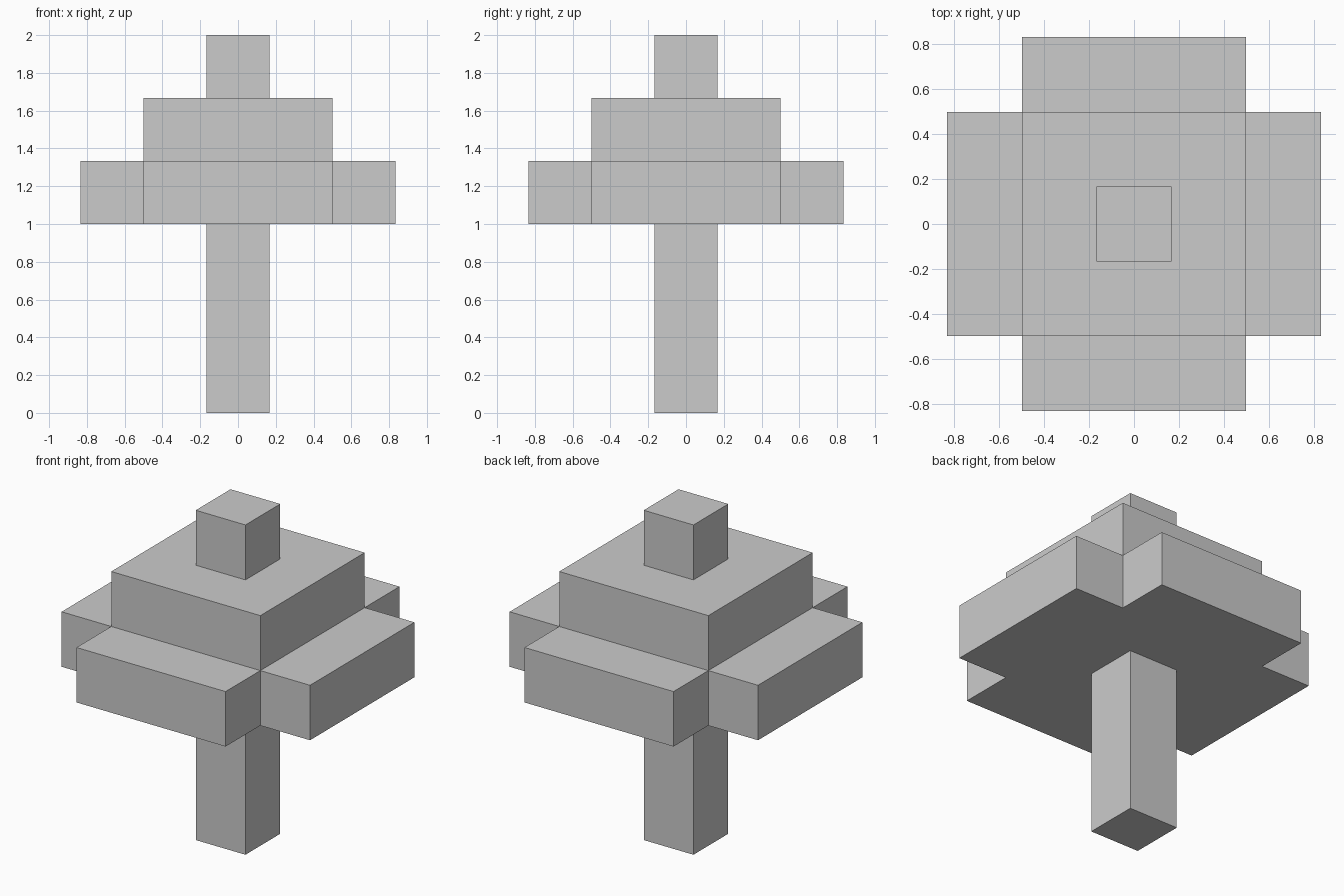
import bpy, bmesh

if "Cube" in bpy.data.objects:
    bpy.data.objects.remove(bpy.data.objects["Cube"])

U = 1 / 6  # half a block; every size is a multiple of it


def prism(name, outline, z0, z1):
    """Extrude a flat outline from z0 up to z1."""
    bm = bmesh.new()
    base = bm.faces.new([bm.verts.new((x, y, z0)) for x, y in outline])
    top = bmesh.ops.extrude_face_region(bm, geom=[base], use_keep_orig=True)
    verts = [g for g in top["geom"] if isinstance(g, bmesh.types.BMVert)]
    bmesh.ops.translate(bm, verts=verts, vec=(0, 0, z1 - z0))
    bmesh.ops.recalc_face_normals(bm, faces=bm.faces)
    mesh = bpy.data.meshes.new(name)
    bm.to_mesh(mesh)
    bm.free()
    obj = bpy.data.objects.new(name, mesh)
    bpy.context.collection.objects.link(obj)
    return obj


def square(h):
    return [(-h, -h), (h, -h), (h, h), (-h, h)]


def cross(arm, half):
    """Plus-shaped outline: one corner notch turned four times."""
    pts = []
    notch = [(arm, -half), (arm, half), (half, half)]
    for _ in range(4):
        pts += notch
        notch = [(-y, x) for x, y in notch]
    return pts


# Trunk
prism("trunk", square(U), 0, 6 * U)
# Wide plus-shaped foliage layer
prism("lower_foliage", cross(5 * U, 3 * U), 6 * U, 8 * U)
# Square foliage layer
prism("middle_foliage", square(3 * U), 8 * U, 10 * U)
# Single block at the tip
prism("top_foliage", square(U), 10 * U, 12 * U)
